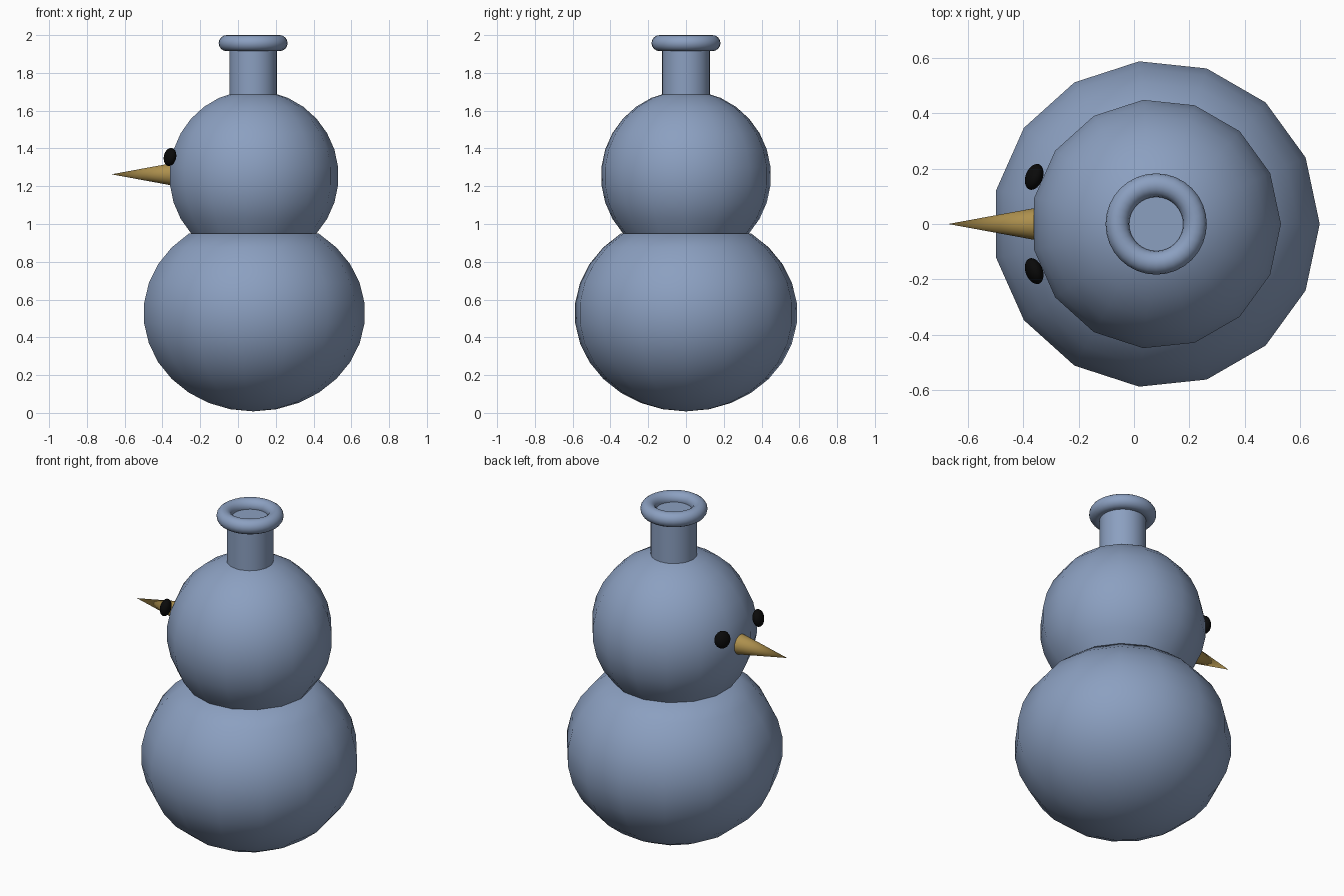
import bpy, bmesh
from math import sin, cos, pi, radians, atan2
from mathutils import Matrix

cube = bpy.data.objects.get("Cube")
if cube:
    bpy.data.objects.remove(cube, do_unlink=True)

AXIS_X = 0.08   # the body stands off centre, balancing the nose


def material(name, rgb):
    mat = bpy.data.materials.new(name)
    mat.use_nodes = True
    mat.diffuse_color = (*rgb, 1)
    mat.node_tree.nodes["Principled BSDF"].inputs["Base Color"].default_value = (*rgb, 1)
    return mat


blue = material("dusty blue", (0.26, 0.35, 0.53))
ochre = material("ochre", (0.42, 0.28, 0.075))
black = material("black", (0.003, 0.003, 0.003))


def lathe(name, profile, sides, mat, place, closed=False, smooth_angle=40):
    """Spin (radius, height) points around z into a smooth-shaded object."""
    bm = bmesh.new()
    verts = [bm.verts.new((r, 0, z)) for r, z in profile]
    pairs = list(zip(verts, verts[1:]))
    if closed:
        pairs.append((verts[-1], verts[0]))
    edges = [bm.edges.new(p) for p in pairs]
    bmesh.ops.spin(bm, geom=verts + edges, axis=(0, 0, 1), cent=(0, 0, 0),
                   angle=2 * pi, steps=sides)
    bmesh.ops.remove_doubles(bm, verts=bm.verts, dist=0.0001)
    bmesh.ops.recalc_face_normals(bm, faces=bm.faces)
    mesh = bpy.data.meshes.new(name)
    bm.to_mesh(mesh)
    bm.free()
    mesh.materials.append(mat)
    obj = bpy.data.objects.new(name, mesh)
    bpy.context.collection.objects.link(obj)
    obj.matrix_world = place
    bpy.ops.object.select_all(action="DESELECT")
    obj.select_set(True)
    bpy.context.view_layer.objects.active = obj
    bpy.ops.object.shade_smooth_by_angle(angle=radians(smooth_angle))
    return obj


def arc(radius, height, low, high, step):
    """Profile of an ellipsoid between two latitudes in degrees."""
    return [(radius * cos(radians(a)), height * sin(radians(a)))
            for a in range(low, high + 1, step)]


def on_axis(z):
    return Matrix.Translation((AXIS_X, 0, z))


# Lower body, flat on top where the head sits
body = arc(0.593, 0.52, -90, 54, 12)
lathe("lower_body", body + [(0, body[-1][1])], 15, blue, on_axis(0.528))

# Head, cut flat underneath
head = arc(0.4525, 0.453, -42, 90, 12)
lathe("head", [(0, head[0][1])] + head, 15, blue, on_axis(1.254))

# Bottle neck and rolled rim
lathe("neck", [(0, 1.66), (0.126, 1.66), (0.126, 1.95), (0, 1.95)], 32, blue, on_axis(0))
rim = [(0.14 + 0.0425 * cos(a), 0.0425 * sin(a))
       for a in (2 * pi * i / 16 for i in range(16))]
lathe("rim", rim, 32, blue, on_axis(1.9575), closed=True)

# Nose cone pointing to -x
lathe("nose", [(0, 0), (0.057, 0), (0, 0.31)], 32, ochre,
      Matrix.Translation((-0.36, 0, 1.263)) @ Matrix.Rotation(-pi / 2, 4, "Y"))

# Flattened eyes, facing outward from the head's axis
for label, y in (("left", -0.17), ("right", 0.17)):
    x, z = -0.36, 1.355
    turn = atan2(y, x - AXIS_X)
    place = (Matrix.Translation((x, y, z)) @ Matrix.Rotation(turn, 4, "Z")
             @ Matrix.Rotation(pi / 2 - 0.2, 4, "Y"))
    lathe(label + "_eye", arc(0.049, 0.03, -90, 90, 15), 16, black, place)
